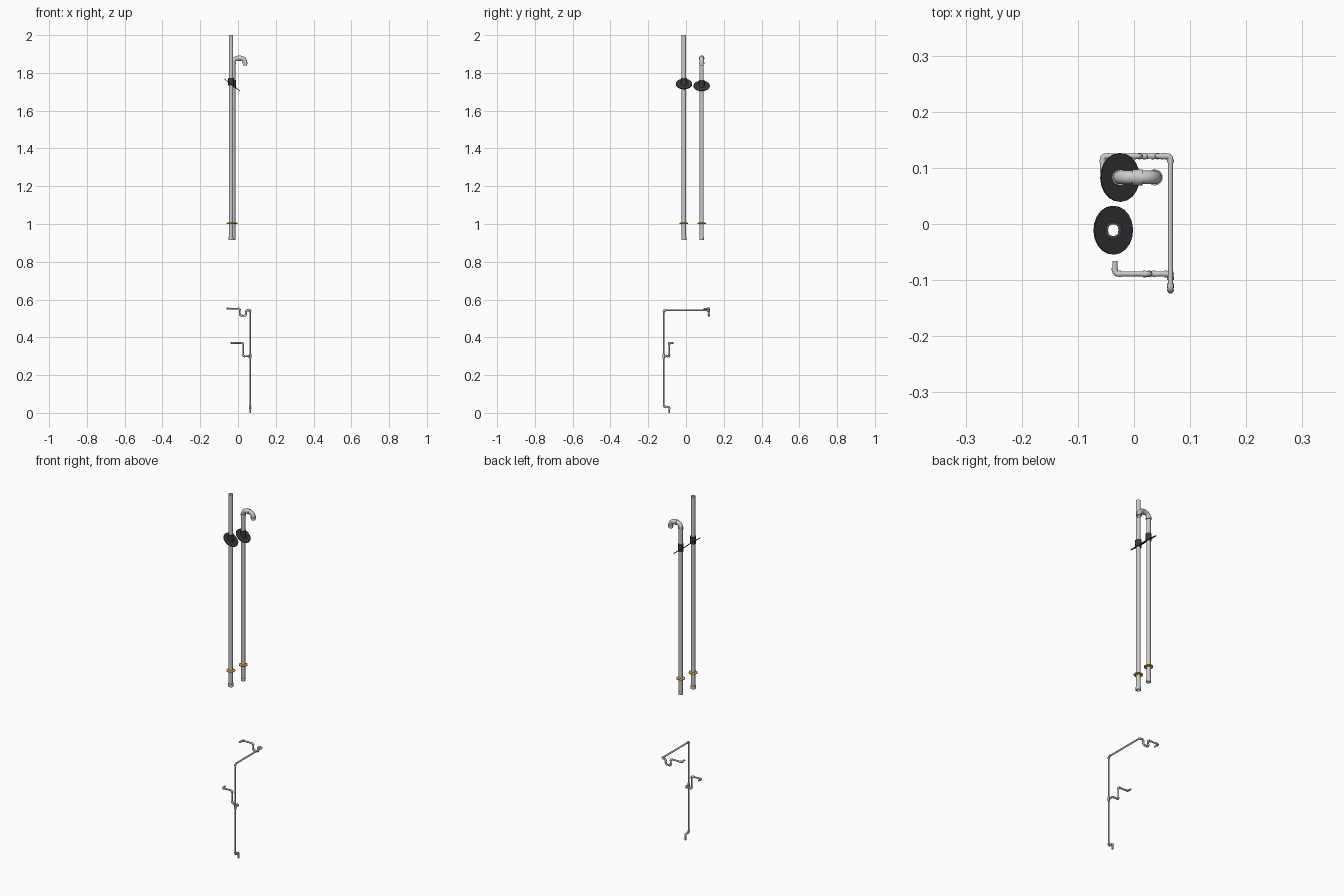
import bpy, bmesh, math
from mathutils import Vector as V

if "Cube" in bpy.data.objects:
    bpy.data.objects.remove(bpy.data.objects["Cube"])

SIDES = 20


def mat(name, col):
    m = bpy.data.materials.new(name)
    m.diffuse_color = (*col, 1)
    m.use_nodes = True
    m.node_tree.nodes["Principled BSDF"].inputs["Base Color"].default_value = m.diffuse_color
    return m


RUBBER = mat("black_rubber", (0.04, 0.04, 0.045))
ORANGE = mat("orange_sealant", (0.85, 0.42, 0.04))
PURPLE = mat("purple_primer", (0.35, 0.1, 0.4))


def sweep(name, stations, material=None):
    """Hollow sweep; each station is (point, tangent, outer radius, inner radius)."""
    bm = bmesh.new()
    outer, inner = [], []
    t0 = stations[0][1].normalized()
    u = t0.orthogonal().normalized()
    for p, t, ro, ri in stations:
        t = t.normalized()
        u = (u - t * u.dot(t)).normalized()
        w = t.cross(u)
        for r, store in ((ro, outer), (ri, inner)):
            store.append([bm.verts.new(p + r * (u * math.cos(k * math.tau / SIDES)
                                                + w * math.sin(k * math.tau / SIDES)))
                          for k in range(SIDES)])
    loops = outer + inner[::-1]
    for i, a in enumerate(loops):
        b = loops[(i + 1) % len(loops)]
        for k in range(SIDES):
            j = (k + 1) % SIDES
            bm.faces.new((a[k], a[j], b[j], b[k]))
    bmesh.ops.recalc_face_normals(bm, faces=bm.faces)
    me = bpy.data.meshes.new(name)
    bm.to_mesh(me)
    bm.free()
    ob = bpy.data.objects.new(name, me)
    bpy.context.collection.objects.link(ob)
    if material:
        me.materials.append(material)
    bpy.ops.object.select_all(action='DESELECT')
    ob.select_set(True)
    bpy.context.view_layer.objects.active = ob
    bpy.ops.object.shade_smooth_by_angle(angle=math.radians(35))
    return ob


def tube(name, p, q, ro, ri, material=None):
    p, q = V(p), V(q)
    return sweep(name, [(p, q - p, ro, ri), (q, q - p, ro, ri)], material)


def elbow(name, prev, c, nxt, r, bend, sock):
    """Ninety degree elbow with a raised socket on each end."""
    a, b = (prev - c).normalized(), (nxt - c).normalized()
    body, rim, bore = r * 1.12, r * 1.32, r * 0.85
    s, e = c + a * bend, c + b * bend
    st = [(s + a * sock, -a, rim, bore), (s, -a, rim, bore)]
    mid = c + (a + b) * bend
    for i in range(9):
        t = i * math.pi / 16
        st.append((mid - (b * math.cos(t) + a * math.sin(t)) * bend,
                   b * math.sin(t) - a * math.cos(t), body, bore))
    st += [(e, b, rim, bore), (e + b * sock, b, rim, bore)]
    sweep(name, st)


def run(name, pts, r, bend, sock):
    """Straight pipes between points, with an elbow at each inner point."""
    pts = [V(p) for p in pts]
    last = len(pts) - 2
    for i in range(last + 1):
        p, q = pts[i], pts[i + 1]
        d = (q - p).normalized()
        tube(name + "_pipe", p + d * (bend if i else 0),
             q - d * (bend if i < last else 0), r, r * 0.85)
    for i in range(1, last + 1):
        elbow(name + "_elbow", pts[i - 1], pts[i], pts[i + 1], r, bend, sock)


# Two vertical vents: straight exhaust and gooseneck intake
run("exhaust", [(-0.037, -0.011, 0.914), (-0.037, -0.011, 2.0)], 0.012, 0, 0)
run("intake", [(-0.025, 0.083, 0.914), (-0.025, 0.083, 1.878),
               (0.037, 0.083, 1.878), (0.037, 0.083, 1.838)], 0.0108, 0.022, 0.009)

# Coupling, ceiling ring and roof flashing on each vent
tilt = math.radians(38)
n = V((math.sin(tilt), 0, math.cos(tilt)))
for label, x, y, z, r in (("exhaust", -0.037, -0.011, 1.741, 0.012),
                          ("intake", -0.025, 0.083, 1.731, 0.0108)):
    tube(label + "_coupling", (x, y, 0.914), (x, y, 0.931), r + 0.0018, r - 0.001)
    sweep(label + "_ceiling_ring",
          [(V((x, y, 1.003 + dz)), V((0, 0, 1)), rr, r - 0.001)
           for dz, rr in ((-0.004, 0.019), (-0.002, 0.023), (0.002, 0.023), (0.004, 0.019))],
          ORANGE)
    c = V((x, y, z))
    tube(label + "_flashing_plate", c - n * 0.0018, c + n * 0.0018, 0.0435, 0.013, RUBBER)
    tube(label + "_flashing_collar", (x, y, z - 0.008), (x, y, z + 0.032), r + 0.004, r - 0.001, RUBBER)

# Condensate drain: floor outlet, riser, long arm, trap and end
R = 0.0045
run("drain", [(0.065, -0.088, 0), (0.065, -0.088, 0.032), (0.065, -0.118, 0.032),
              (0.065, -0.118, 0.543), (0.065, 0.121, 0.543), (0.042, 0.121, 0.543),
              (0.042, 0.121, 0.515), (0.01, 0.121, 0.515), (0.01, 0.121, 0.552),
              (-0.056, 0.121, 0.552), (-0.056, 0.092, 0.552)], R, 0.006, 0.005)

# Lower branch and its tee
run("branch", [(0.065, -0.118, 0.30), (0.065, -0.089, 0.30), (0.027, -0.089, 0.30),
               (0.027, -0.089, 0.37), (-0.034, -0.089, 0.37), (-0.034, -0.066, 0.37)],
    R, 0.006, 0.005)
tube("tee_body", (0.065, -0.118, 0.288), (0.065, -0.118, 0.312), 0.006, 0.004)
tube("tee_socket", (0.065, -0.114, 0.30), (0.065, -0.106, 0.30), 0.006, 0.004)

# Primer mark in the trap
tube("trap_primer_ring", (0.022, 0.121, 0.515), (0.025, 0.121, 0.515), 0.0048, 0.004, PURPLE)
